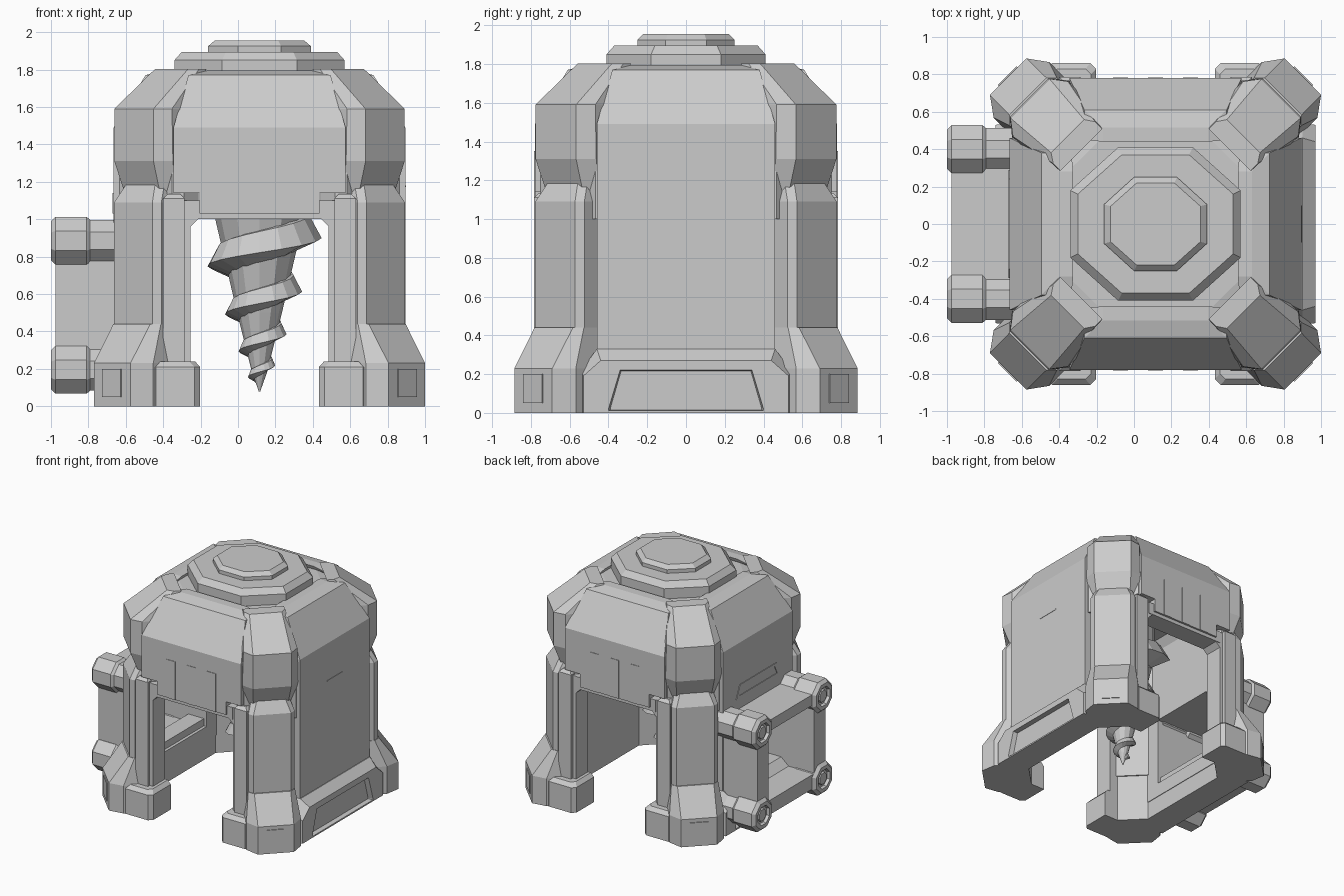
import bpy, bmesh
from math import sin, cos, pi, radians
from mathutils import Matrix, Vector

if "Cube" in bpy.data.objects:
    bpy.data.objects.remove(bpy.data.objects["Cube"])

CX = 0.115  # tower axis


def loft(name, rings, angle=0.0, ox=CX, closed=True):
    """Skin a stack of equal-length point rings, turn about z, shift to the tower axis."""
    bm = bmesh.new()
    rot = Matrix.Rotation(radians(angle), 3, 'Z')
    off = Vector((ox, 0, 0))
    vs = [[bm.verts.new(rot @ Vector(p) + off) for p in r] for r in rings]
    n = len(vs[0])
    for a, b in zip(vs, vs[1:]):
        for i in range(n):
            j = (i + 1) % n
            bm.faces.new((a[i], a[j], b[j], b[i]))
    if closed:
        bm.faces.new(vs[0][::-1])
        bm.faces.new(vs[-1])
    bmesh.ops.recalc_face_normals(bm, faces=bm.faces)
    me = bpy.data.meshes.new(name)
    bm.to_mesh(me)
    bm.free()
    ob = bpy.data.objects.new(name, me)
    bpy.context.collection.objects.link(ob)
    return ob


def rect(a0, a1, w, z, s=0.0):
    return [(a0, s - w, z), (a1, s - w, z), (a1, s + w, z), (a0, s + w, z)]


def box(name, a0, a1, s0, s1, z0, z1, angle=0, ch=0.0):
    s, w = (s0 + s1) / 2, (s1 - s0) / 2
    rings = [rect(a0, a1, w, z0, s), rect(a0, a1, w, z1 - ch, s)]
    if ch:
        rings.append(rect(a0, a1 - ch, w - ch, z1, s))
    return loft(name, rings, angle)


def octa(x, y, hx, hy, z):
    return [(hx, -y, z), (x, -hy, z), (x, hy, z), (hx, y, z),
            (-hx, y, z), (-x, hy, z), (-x, -hy, z), (-hx, -y, z)]


def hexa(r0, r, tf, tw, z, c=0.08, s=0.0):
    return [(r0, s - tw, z), (r - c, s - tw, z), (r, s - tf, z),
            (r, s + tf, z), (r - c, s + tw, z), (r0, s + tw, z)]


# Dome ceiling plate and stacked roof caps (the inside is hollow)
loft("dome_ceiling", [octa(.66, .66, .4, .4, 1.56), octa(.66, .66, .4, .4, 1.6),
                      octa(.54, .54, .31, .31, 1.75), octa(.49, .485, .26, .26, 1.765)])
loft("roof_ring", [octa(.455, .41, .2, .18, 1.75), octa(.455, .41, .2, .18, 1.85),
                   octa(.415, .37, .18, .16, 1.895)])
loft("roof_cap", [octa(.275, .25, .115, .105, 1.88), octa(.275, .25, .115, .105, 1.925),
                  octa(.24, .22, .1, .095, 1.955)])

# Corner pillars: shoulder, leg and foot, repeated on the diagonals
for k, a in enumerate((45, 135, 225, 315)):
    loft(f"pillar_shoulder_{k}", [hexa(.73, .87, .13, .185, 1.1, .06), hexa(.73, .95, .148, .215, 1.31),
                                  hexa(.7, .95, .148, .208, 1.59), hexa(.56, .665, .125, .158, 1.803, .05)], a)
    loft(f"shoulder_rib_{k}", [hexa(.7, .86, .2, .24, z, .05) for z in (1.0, 1.45)]
         + [hexa(.53, .6, .14, .18, 1.75, .03)], a)
    loft(f"pillar_leg_{k}", [hexa(.73, .955, .145, .178, .4, .035), hexa(.73, .955, .145, .178, 1.09, .035),
                             hexa(.73, .9, .11, .145, 1.185, .035)], a)
    loft(f"pillar_foot_{k}", [hexa(.74, 1.114, .138, .21, 0, .1), hexa(.74, 1.114, .138, .21, .23, .1),
                              hexa(.74, .965, .14, .18, .44, .04)], a)
    box(f"foot_plate_{k}", 1.08, 1.121, -.07, .07, .05, .2, a)


def top_panel(name, a, z0, lip=None):
    rings = [rect(.62, .78, .46, z0), rect(.62, .78, .46, 1.49),
             rect(.45, .61, .38, 1.77), rect(.44, .515, .28, 1.795)]
    if lip:
        rings[:0] = [rect(.62, .78, .32, lip), rect(.62, .78, .32, z0)]
    loft(name, rings, a)


# Doorways on front and back
for tag, a in (("front", -90), ("back", 90)):
    top_panel(f"{tag}_panel", a, 1.14, 1.03)
    for s in (-1, 1):
        def span(p, q):
            return (min(s * p, s * q), max(s * p, s * q))
        box(f"{tag}_jamb_{s}", .6, .76, *span(.37, .52), 0, 1.1, a)
        box(f"{tag}_jamb_trim_{s}", .62, .785, *span(.4, .515), .2, 1.135, a, .025)
        loft(f"{tag}_jamb_foot_{s}",
             [hexa(.6, r, w - .03, w, z, .03, s * .45)
              for r, w, z in ((.86, .133, 0), (.86, .133, .21), (.83, .105, .24))], a)
        # sloped fillet in the upper corner of the opening
        pr = [(.37, 1.04), (.37, .96), (.33, 1.0), (.33, 1.04)]
        loft(f"{tag}_corner_{s}", [[(d, s * p, z) for p, z in pr] for d in (.6, .76)], a)
    box(f"{tag}_lintel", .6, .765, -.37, .37, 1.0, 1.1, a)
    for i in (-1, 0, 1):
        box(f"{tag}_vent_{i}", .74, .784, i * .187 - .04, i * .187 + .04, 1.03, 1.35, a)

# Closed right wall, open left wall
top_panel("right_wall", 0, 0)
top_panel("left_wall_top", 180, .86)
box("left_wall_sill", .62, .775, -.46, .46, 0, .27, 180)
for s in (-1, 1):
    box(f"left_wall_post_{s}", .62, .775, s * .38 - .08, s * .38 + .08, .2, .9, 180)


def trapezoid(d, w0, w1, z0, z1):
    return [(d, -w0, z0), (d, w0, z0), (d, w1, z1), (d, -w1, z1)]


loft("left_badge", [trapezoid(.75, .29, .24, 1.03, 1.14), trapezoid(.785, .29, .24, 1.03, 1.14),
                    trapezoid(.785, .25, .215, 1.05, 1.12), trapezoid(.77, .25, .215, 1.05, 1.12)], 180)
box("right_slot", .77, .783, -.1, .1, 1.172, 1.18)

# Skirts along the base of the side walls, each with a recessed panel


def skirt_ring(d, w0, w1, z0, z1, z2):
    return [(d, -w0, z0), (d, w0, z0), (d, w0, z1), (d, w1, z2), (d, -w1, z2), (d, -w0, z1)]


for tag, a in (("right", 0), ("left", 180)):
    loft(f"{tag}_skirt", [skirt_ring(.64, .54, .46, 0, .22, .33), skirt_ring(.785, .54, .46, 0, .22, .33),
                          skirt_ring(.855, .53, .44, 0, .19, .27), skirt_ring(.855, .4, .34, .012, .02, .22),
                          skirt_ring(.815, .39, .335, .015, .025, .215)], a)

# Side intake: hollow rectangular duct with pipes along its four corners
def frame(x, w, z0, z1):
    return [(x, -w, z0), (x, w, z0), (x, w, z1), (x, -w, z1)]


duct = [frame(-.67, .45, .15, .94), frame(-.975, .45, .15, .94), frame(-.975, .3, .27, .85),
        frame(-.5, .3, .27, .85), frame(-.5, .45, .15, .94), frame(-.67, .45, .15, .94)]
loft("intake_duct", duct, ox=0, closed=False)


def pipe_ring(x, h, y, z):
    r = h / cos(pi / 8)
    return [(x, y + r * cos(pi / 8 + i * pi / 4), z + r * sin(pi / 8 + i * pi / 4)) for i in range(8)]


for y in (-.4, .4):
    for z in (.195, .885):
        steps = ((-.55, .112), (-.79, .112), (-.81, .128), (-.975, .128), (-1.0, .105),
                 (-1.0, .075), (-.975, .07), (-.975, .05), (-.99, .045))
        loft(f"intake_pipe_{'front' if y < 0 else 'back'}_{'low' if z < .5 else 'high'}",
             [pipe_ring(x, h, y, z) for x, h in steps], ox=0)

# Drill: tapering core with a helical flange of shrinking pitch
def circle(r, z, n=12):
    return [(r * cos(2 * pi * i / n), r * sin(2 * pi * i / n), z) for i in range(n)]


loft("drill_core", [circle(.255, 1.6), circle(.255, 1.08), circle(.12, .5), circle(.04, .18), circle(.004, .08)])
helix = []
for i in range(-6, 61):
    n = i / 8
    z = .91 - .16 * n + .0075 * n * n
    ro = .36 * z + .005
    ri = .19 * z
    h = .11 * (z + .1)
    ang = -pi * n
    helix.append([(r * cos(ang), r * sin(ang), zz) for r, zz in
                  ((ri, z - .7 * h), (ro, z - .1 * h), (ro * .8, z + h), (ri, z + 1.2 * h))])
loft("drill_flange", helix)
